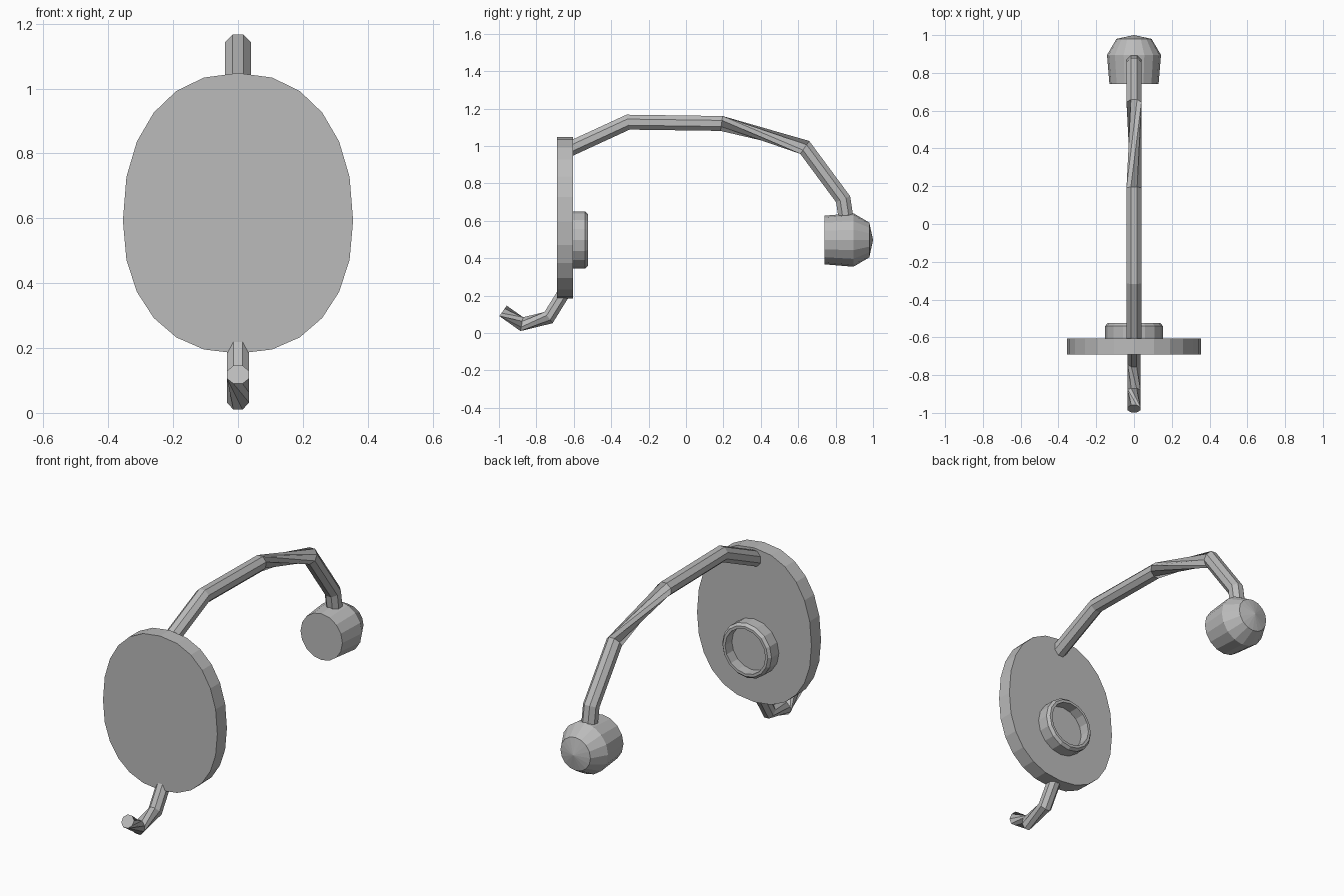
import bpy
import bmesh
from math import cos, sin, radians, tau, copysign
from mathutils import Vector

if "Cube" in bpy.data.objects:
    bpy.data.objects.remove(bpy.data.objects["Cube"])

grey = bpy.data.materials.new("plain grey")
grey.use_nodes = True
colour = (0.5, 0.5, 0.5, 1)
grey.diffuse_color = colour
grey.node_tree.nodes["Principled BSDF"].inputs["Base Color"].default_value = colour


def finish(name, bm):
    """Turn a bmesh into a flat-shaded grey object."""
    bmesh.ops.remove_doubles(bm, verts=bm.verts, dist=0.0001)
    bmesh.ops.recalc_face_normals(bm, faces=bm.faces)
    mesh = bpy.data.meshes.new(name)
    bm.to_mesh(mesh)
    bm.free()
    mesh.materials.append(grey)
    obj = bpy.data.objects.new(name, mesh)
    bpy.context.scene.collection.objects.link(obj)
    return obj


def skin(name, rings):
    """Bridge successive loops of points and cap both ends."""
    bm = bmesh.new()
    loops = [[bm.verts.new(p) for p in ring] for ring in rings]
    n = len(loops[0])
    for a, b in zip(loops, loops[1:]):
        for i in range(n):
            j = (i + 1) % n
            bm.faces.new((a[i], a[j], b[j], b[i]))
    bm.faces.new(loops[0])
    bm.faces.new(loops[-1])
    return finish(name, bm)


def lathe(name, profile, z, sides):
    """Spin (radius, y) pairs about an axis along y."""
    rings = []
    for r, y in profile:
        r = max(r, 0.001)
        rings.append([(r * cos(tau * i / sides), y, z + r * sin(tau * i / sides))
                      for i in range(sides)])
    return skin(name, rings)


def tube(name, path, radius, sides=8):
    """Octagonal tube along (y, z, twist in degrees) points, with mitred bends."""
    points = [Vector((0, y, z)) for y, z, _ in path]
    rings = []
    for k, p in enumerate(points):
        before = (p - points[max(k - 1, 0)]).normalized()
        after = (points[min(k + 1, len(points) - 1)] - p).normalized()
        tangent = (before + after).normalized()
        mitre = 1 / max(tangent.dot(after if after.length else before), 0.5)
        normal = Vector((1, 0, 0)).cross(tangent) * mitre
        ring = []
        for i in range(sides):
            a = tau * (i + 0.5) / sides + radians(path[k][2])
            ring.append(p + radius * (cos(a) * Vector((1, 0, 0)) + sin(a) * normal))
        rings.append(ring)
    return skin(name, rings)


def soft(v):
    """Slightly squared-off sine or cosine."""
    return copysign(abs(v) ** 0.9, v)


# Egg-shaped face plate, a little taller above its widest line
outline = []
for i in range(24):
    a = tau * i / 24
    height = 0.455 if sin(a) > 0 else 0.41
    outline.append((0.355 * soft(cos(a)), 0.593 + height * soft(sin(a))))
skin("face_plate", [[(x, y, z) for x, z in outline] for y in (-0.69, -0.605)])

# Recessed collar on the back of the plate
lathe("back_collar", [(0.153, -0.61), (0.153, -0.54), (0.14, -0.525),
                      (0.125, -0.525), (0.125, -0.585), (0, -0.585)], 0.497, 16)

# Curved arm reaching back to the knob
tube("arm", [(-0.64, 0.975, 0), (-0.31, 1.127, 0), (0.19, 1.12, 0),
             (0.635, 0.992, -90), (0.84, 0.715, -90), (0.87, 0.52, -90)], 0.043)

# Rear knob with a shallow pointed end
lathe("rear_knob", [(0, 0.74), (0.13, 0.74), (0.143, 0.895), (0.093, 0.98),
                    (0, 1.0)], 0.497, 16)

# Small hooked tail below the plate
tube("tail_hook", [(-0.64, 0.235, 0), (-0.735, 0.082, 0),
                   (-0.878, 0.047, 45), (-0.978, 0.118, 135)], 0.037)
